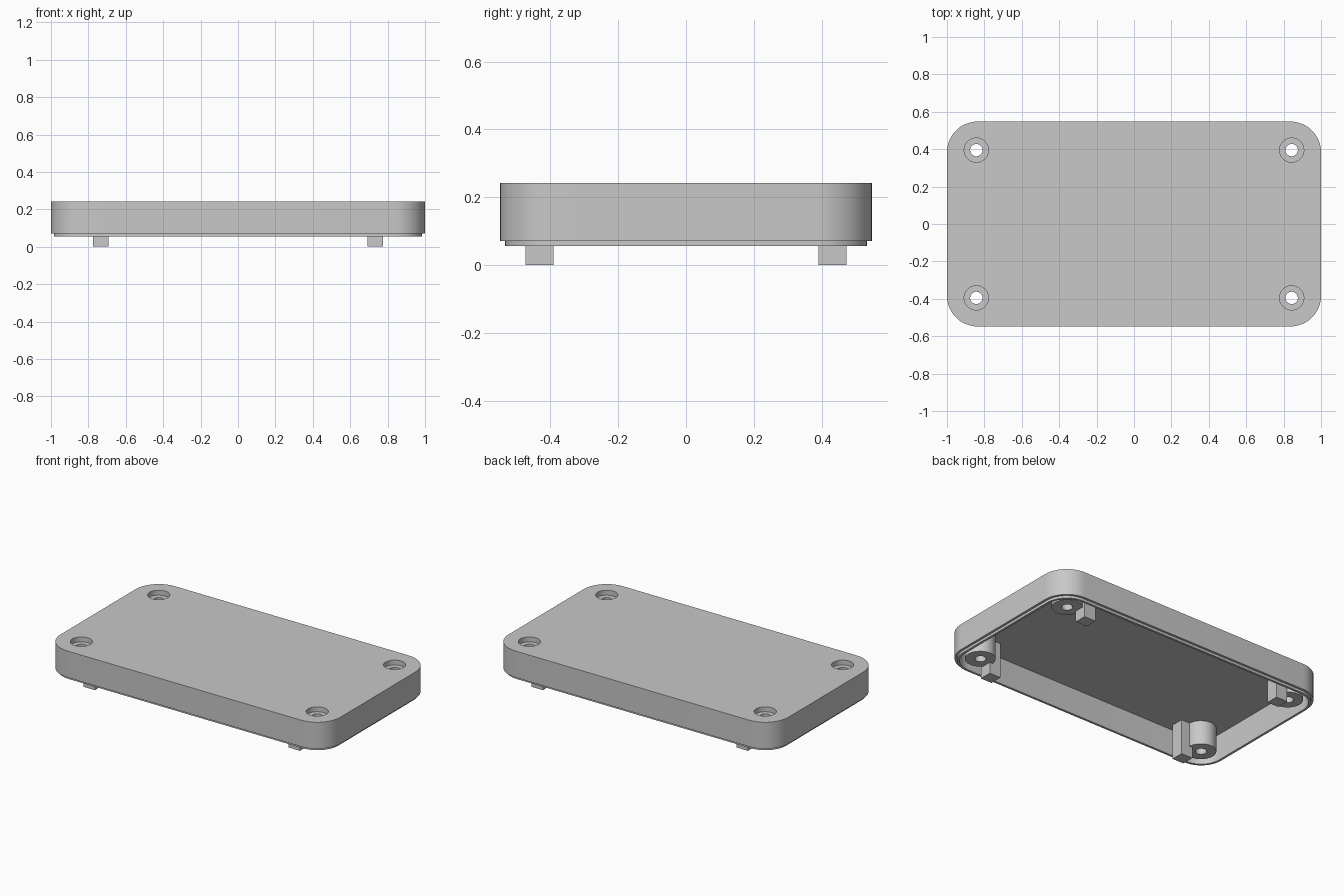
import bpy
import bmesh
from math import pi, sin, cos, radians

if "Cube" in bpy.data.objects:
    bpy.data.objects.remove(bpy.data.objects["Cube"])

HALF_X, HALF_Y, CORNER = 1.0, 0.548, 0.165
TOP, CEILING, RIM, LIP = 0.243, 0.228, 0.072, 0.056
BORE, HOLE, BOSS = 0.065, 0.033, 0.09
SIGNS = [(sx, sy) for sx in (-1, 1) for sy in (-1, 1)]

grey = bpy.data.materials.new("light grey plastic")
grey.use_nodes = True
COLOUR = (0.58, 0.58, 0.58, 1)
grey.diffuse_color = COLOUR
grey.node_tree.nodes["Principled BSDF"].inputs["Base Color"].default_value = COLOUR


def finish(bm, name):
    """Turn a bmesh into a named grey object."""
    bmesh.ops.recalc_face_normals(bm, faces=bm.faces[:])
    mesh = bpy.data.meshes.new(name)
    bm.to_mesh(mesh)
    bm.free()
    mesh.materials.append(grey)
    obj = bpy.data.objects.new(name, mesh)
    bpy.context.collection.objects.link(obj)
    return obj


def activate(obj):
    bpy.ops.object.select_all(action="DESELECT")
    obj.select_set(True)
    bpy.context.view_layer.objects.active = obj


def smooth(obj):
    activate(obj)
    bpy.ops.object.shade_smooth_by_angle(angle=radians(30))


def rounded_outline(inset, steps=12):
    """Rounded rectangle, anticlockwise, moved inward by inset."""
    points = []
    for quarter, (sx, sy) in enumerate([(1, 1), (-1, 1), (-1, -1), (1, -1)]):
        for i in range(steps + 1):
            a = (quarter + i / steps) * pi / 2
            r = CORNER - inset
            points.append((sx * (HALF_X - CORNER) + r * cos(a),
                           sy * (HALF_Y - CORNER) + r * sin(a)))
    return points


def bridge(bm, a, b):
    for i in range(len(a)):
        j = (i + 1) % len(a)
        bm.faces.new((a[i], a[j], b[j], b[i]))


# Lid shell: outer wall, stepped rim with locating lip, and hollow inside
bm = bmesh.new()
section = [(0, TOP), (0, RIM), (0.015, RIM), (0.015, LIP), (0.03, LIP), (0.03, CEILING)]
rings = [[bm.verts.new((x, y, z)) for x, y in rounded_outline(inset)] for inset, z in section]
for a, b in zip(rings, rings[1:]):
    bridge(bm, a, b)
bm.faces.new(rings[0])
bm.faces.new(rings[-1])
shell = finish(bm, "lid_shell")

# Screw openings through the top plate
bm = bmesh.new()
for sx, sy in SIGNS:
    made = bmesh.ops.create_cone(bm, cap_ends=True, segments=48, radius1=BORE,
                                 radius2=BORE, depth=0.1)
    bmesh.ops.translate(bm, verts=made["verts"], vec=(sx * 0.843, sy * 0.395, TOP))
cutter = finish(bm, "screw_opening_cutter")
cutter.hide_render = True
activate(shell)
cut = shell.modifiers.new("screw openings", "BOOLEAN")
cut.operation = "DIFFERENCE"
cut.solver = "EXACT"
cut.object = cutter
bpy.ops.object.modifier_apply(modifier=cut.name)
bpy.data.objects.remove(cutter)
smooth(shell)

# Counterbored screw bosses and square locating posts in each corner
boss_profile = [(BOSS, CEILING), (BOSS, RIM), (HOLE, RIM),
                (HOLE, 0.211), (BORE, 0.211), (BORE, CEILING)]
for sx, sy in SIGNS:
    place = ("back" if sy > 0 else "front") + ("_left" if sx > 0 else "_right")

    bm = bmesh.new()
    angles = [2 * pi * i / 48 for i in range(48)]
    rings = [[bm.verts.new((sx * 0.843 + r * cos(a), sy * 0.395 + r * sin(a), z))
              for a in angles] for r, z in boss_profile]
    for a, b in zip(rings, rings[1:] + rings[:1]):
        bridge(bm, a, b)
    smooth(finish(bm, "screw_boss_" + place))

    bm = bmesh.new()
    bmesh.ops.create_cube(bm, size=1)
    bmesh.ops.scale(bm, verts=bm.verts[:], vec=(0.082, 0.082, CEILING))
    bmesh.ops.translate(bm, verts=bm.verts[:], vec=(sx * 0.733, sy * 0.432, CEILING / 2))
    finish(bm, "locating_post_" + place)
